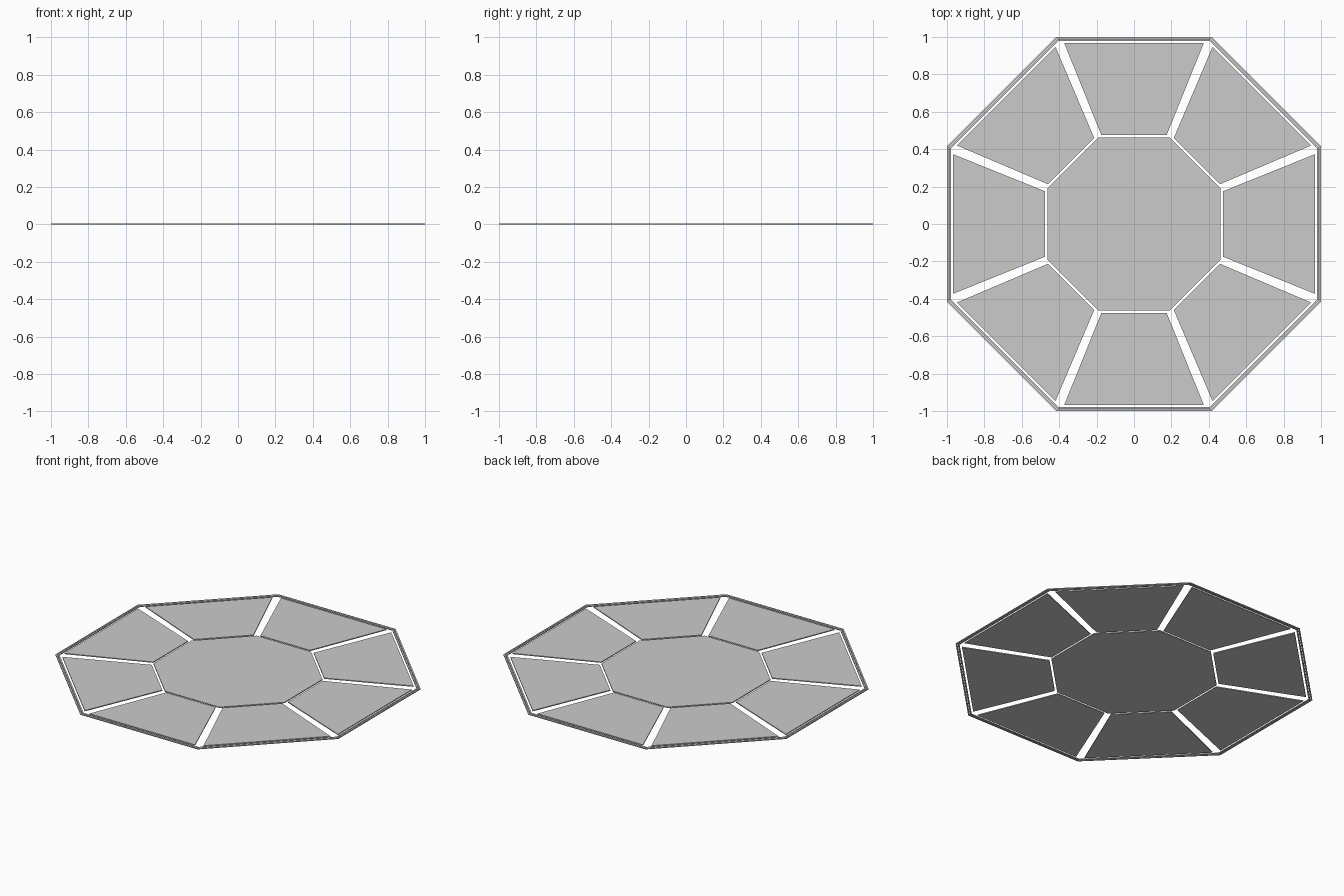
import bpy, bmesh, math
from mathutils import Matrix

if "Cube" in bpy.data.objects:
    bpy.data.objects.remove(bpy.data.objects["Cube"])

T = 0.006          # sheet thickness
SIDES = 8


def octagon(apothem):
    r = apothem / math.cos(math.pi / SIDES)
    return [(r * math.cos(math.pi / SIDES + i * math.tau / SIDES),
             r * math.sin(math.pi / SIDES + i * math.tau / SIDES)) for i in range(SIDES)]


def finish(name, bm):
    bmesh.ops.recalc_face_normals(bm, faces=bm.faces)
    me = bpy.data.meshes.new(name)
    bm.to_mesh(me)
    bm.free()
    ob = bpy.data.objects.new(name, me)
    bpy.context.collection.objects.link(ob)
    return ob


def plate(name, outline, angle=0.0):
    bm = bmesh.new()
    lo = [bm.verts.new((x, y, 0)) for x, y in outline]
    hi = [bm.verts.new((x, y, T)) for x, y in outline]
    bm.faces.new(lo)
    bm.faces.new(hi)
    for i in range(len(outline)):
        j = (i + 1) % len(outline)
        bm.faces.new((lo[i], lo[j], hi[j], hi[i]))
    bm.transform(Matrix.Rotation(angle, 4, 'Z'))
    return finish(name, bm)


def ring(name, outer, inner):
    bm = bmesh.new()
    loops = [[bm.verts.new((x, y, z)) for x, y in octagon(a)]
             for a, z in ((outer, 0), (outer, T), (inner, T), (inner, 0))]
    for k in range(4):
        a, b = loops[k], loops[(k + 1) % 4]
        for i in range(SIDES):
            j = (i + 1) % SIDES
            bm.faces.new((a[i], a[j], b[j], b[i]))
    return finish(name, bm)


# Border: two slim concentric bands
ring("outer_border", 1.0, 0.991)
ring("inner_border", 0.988, 0.979)

# Octagonal centre panel
plate("centre_panel", octagon(0.463))

# Eight trapezoid panels around the centre
trapezoid = [(-0.175, 0.476), (0.175, 0.476), (0.373, 0.967), (-0.373, 0.967)]
for i in range(SIDES):
    plate(f"side_panel_{i + 1}", trapezoid, i * math.tau / SIDES)
